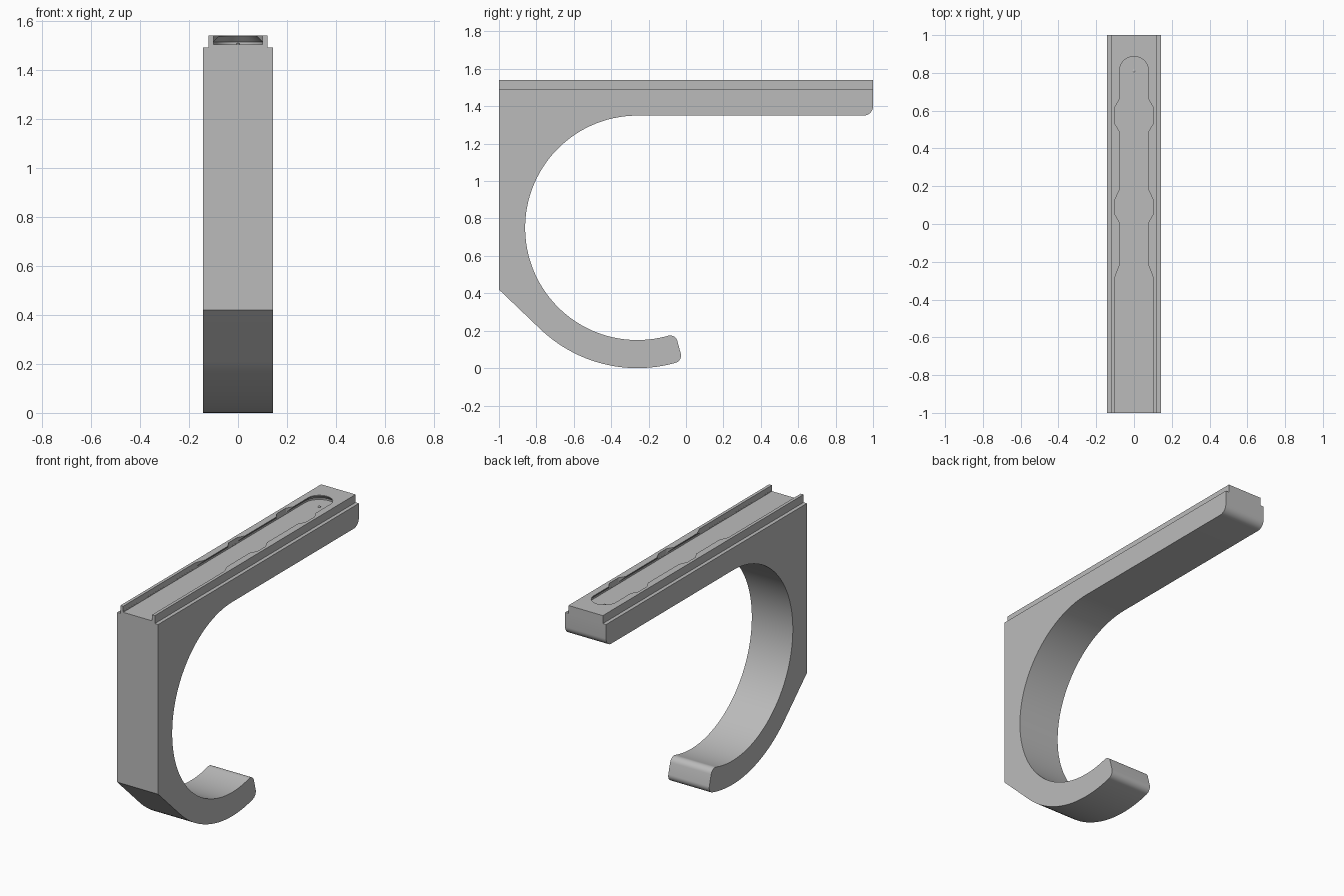
import bpy, bmesh
from math import cos, sin, radians, pi
from mathutils import Vector

cube = bpy.data.objects.get("Cube")
if cube:
    bpy.data.objects.remove(cube, do_unlink=True)

grey = bpy.data.materials.new("plain grey")
grey.use_nodes = True
grey.diffuse_color = (0.5, 0.5, 0.5, 1)
grey.node_tree.nodes["Principled BSDF"].inputs["Base Color"].default_value = (0.5, 0.5, 0.5, 1)


def loft(name, rings):
    """Closed solid through matching rings of points, with capped ends."""
    bm = bmesh.new()
    loops = [[bm.verts.new(p) for p in ring] for ring in rings]
    bm.faces.new(loops[0])
    bm.faces.new(loops[-1])
    n = len(loops[0])
    for a, b in zip(loops, loops[1:]):
        for i in range(n):
            j = (i + 1) % n
            bm.faces.new((a[i], a[j], b[j], b[i]))
    bmesh.ops.recalc_face_normals(bm, faces=bm.faces)
    mesh = bpy.data.meshes.new(name)
    bm.to_mesh(mesh)
    bm.free()
    mesh.materials.append(grey)
    obj = bpy.data.objects.new(name, mesh)
    bpy.context.collection.objects.link(obj)
    return obj


def prism(name, outline, z0, z1):
    return loft(name, [[(x, y, z) for x, y in outline] for z in (z0, z1)])


def arc(cy, cz, r, a0, a1, steps):
    angles = [radians(a0 + (a1 - a0) * i / steps) for i in range(steps + 1)]
    return [(cy + r * cos(a), cz + r * sin(a)) for a in angles]


def smooth(obj):
    bpy.ops.object.select_all(action='DESELECT')
    obj.select_set(True)
    bpy.context.view_layer.objects.active = obj
    bpy.ops.object.shade_smooth_by_angle(angle=radians(30))


# Hook body: side profile drawn around the big ring centre
HALF, RAIL_Z, TOP = 0.143, 1.49, 1.54
CY, CZ, INNER, OUTER = -0.26, 0.75, 0.6, 0.75
TIP, ROUND = 285, 0.04


def tip_corner(r, a0, a1):
    """Rounded corner just past the end of the ring."""
    a = radians(TIP)
    cy = CY + r * cos(a) - 0.01 * sin(a)
    cz = CZ + r * sin(a) + 0.01 * cos(a)
    return arc(cy, cz, ROUND, a0, a1, 8)


profile = [(-1, RAIL_Z), (1, RAIL_Z)]
profile += arc(0.95, 1.40, 0.05, 0, -90, 8)
profile += arc(CY, CZ, INNER, 90, TIP, 64)
profile += tip_corner(INNER + ROUND, TIP - 180, TIP - 270)
profile += tip_corner(OUTER - ROUND, TIP - 270, TIP - 360)
profile += arc(CY, CZ, OUTER, TIP, 226, 24)
profile += [(-1, 0.42)]
body = loft("hook_body", [[(x, y, z) for y, z in profile] for x in (-HALF, HALF)])
smooth(body)

# Mounting rail along the top
rail = prism("mounting_rail", [(-0.12, -1), (0.12, -1), (0.12, 1), (-0.12, 1)], RAIL_Z, TOP)

# Undercut slot with a round end, then wider openings along it
WIDE, NECK, FLOOR, END = 0.1, 0.077, 1.502, 0.81


def slot_ring(r, z):
    pts = [(-r, -1.1), (r, -1.1)] + arc(0, END, r, 0, 180, 24)
    return [(x, y, z) for x, y in pts]


def opening(name, y0, y1, y2, y3, w=WIDE + 0.0005):
    right = [(NECK, y0), (w, y1), (w, y2), (NECK, y3)]
    left = [(-x, y) for x, y in reversed(right)]
    return prism(name, right + left, FLOOR + 0.006, TOP + 0.03)


cutters = [
    loft("slot_cutter", [slot_ring(r, z) for r, z in
                         ((WIDE, FLOOR), (WIDE, FLOOR + 0.011), (NECK, TOP - 0.004), (NECK, TOP + 0.02))]),
    opening("entry_cutter", -1.2, -1.15, -0.28, -0.22),
    opening("middle_cutter", 0.01, 0.05, 0.13, 0.18),
    opening("back_cutter", 0.49, 0.53, 0.62, 0.66),
]
for cutter in cutters:
    mod = rail.modifiers.new(cutter.name, 'BOOLEAN')
    mod.operation = 'DIFFERENCE'
    mod.solver = 'EXACT'
    mod.object = cutter
    cutter.hide_render = True

# Bake the cuts and drop the helpers
bpy.context.view_layer.update()
depsgraph = bpy.context.evaluated_depsgraph_get()
rail_mesh = bpy.data.meshes.new_from_object(rail.evaluated_get(depsgraph))
rail.modifiers.clear()
rail.data = rail_mesh
for cutter in cutters:
    bpy.data.objects.remove(cutter, do_unlink=True)
smooth(rail)

# Small locking bump on the slot floor
bump = loft("locking_bump", [[(r * cos(k * pi / 8), END + r * sin(k * pi / 8), z) for k in range(16)]
                             for r, z in ((0.01, FLOOR - 0.004), (0.008, FLOOR + 0.004), (0.002, FLOOR + 0.008))])
smooth(bump)
